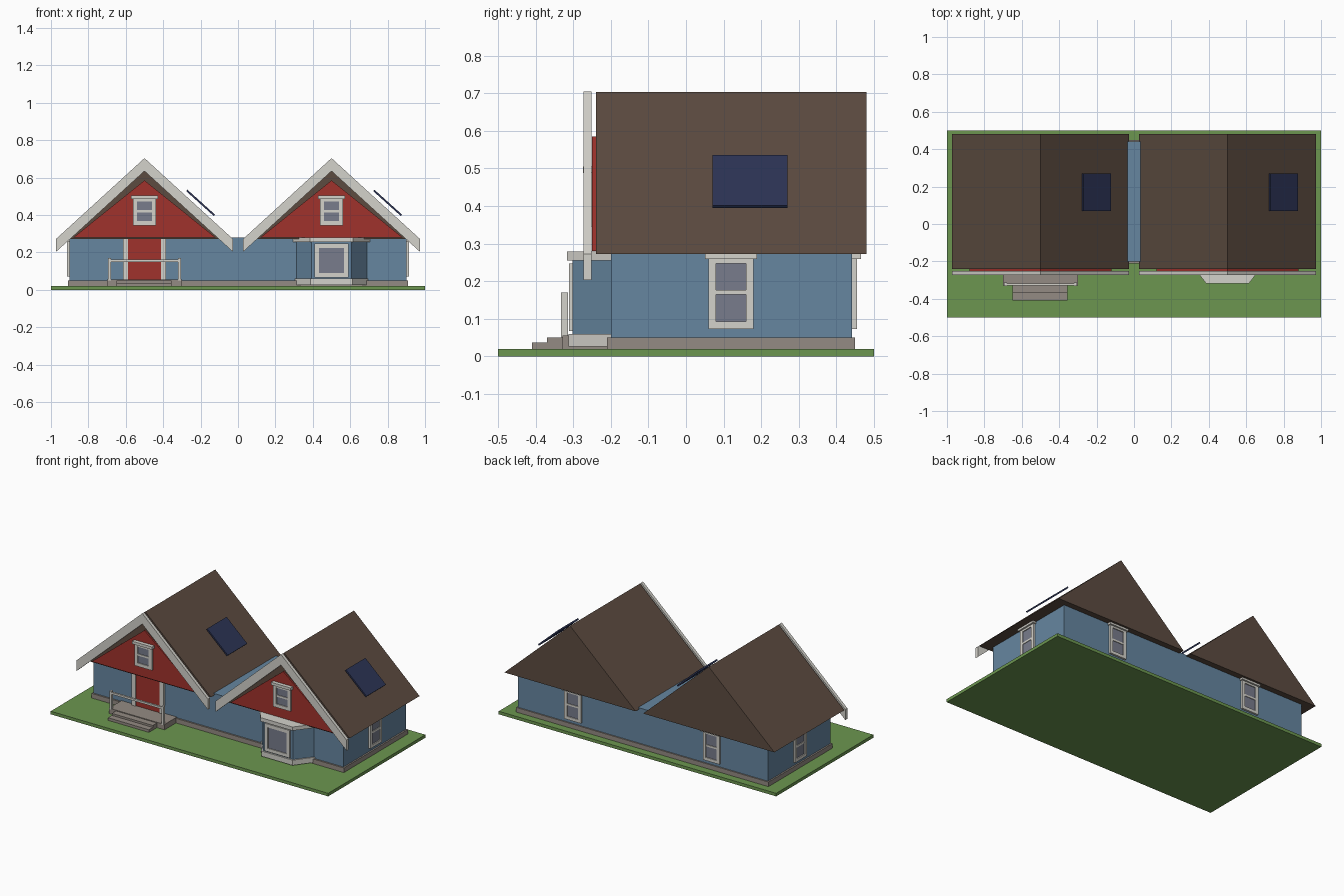
import bpy, bmesh, math
from mathutils import Matrix, Vector

if "Cube" in bpy.data.objects:
    bpy.data.objects.remove(bpy.data.objects["Cube"])


def mat(name, rgb):
    """Flat material from an sRGB 0-255 colour."""
    m = bpy.data.materials.new(name)
    lin = [((c / 255 + 0.055) / 1.055) ** 2.4 for c in rgb]
    m.diffuse_color = (*lin, 1)
    m.use_nodes = True
    m.node_tree.nodes["Principled BSDF"].inputs["Base Color"].default_value = m.diffuse_color
    return m


GREEN = mat("grass green", (108, 150, 80))
STONE = mat("stone grey", (148, 139, 131))
BLUE = mat("siding blue", (102, 134, 160))
RED = mat("gable red", (160, 50, 44))
WHITE = mat("trim off white", (212, 210, 203))
BROWN = mat("roof brown", (92, 75, 64))
GLASS = mat("window glass", (120, 124, 140))
NAVY = mat("panel navy", (44, 52, 86))


def finish(name, bm, material, matrix=None):
    bmesh.ops.recalc_face_normals(bm, faces=bm.faces)
    me = bpy.data.meshes.new(name)
    bm.to_mesh(me)
    bm.free()
    me.materials.append(material)
    ob = bpy.data.objects.new(name, me)
    if matrix is not None:
        ob.matrix_world = matrix
    bpy.context.scene.collection.objects.link(ob)
    return ob


def boxes(name, material, spans, matrix=None):
    """One object made of boxes given as (x0, x1, y0, y1, z0, z1)."""
    bm = bmesh.new()
    for x0, x1, y0, y1, z0, z1 in spans:
        m = Matrix.Translation(((x0 + x1) / 2, (y0 + y1) / 2, (z0 + z1) / 2))
        m = m @ Matrix.Diagonal((x1 - x0, y1 - y0, z1 - z0, 1))
        bmesh.ops.create_cube(bm, size=1, matrix=m)
    return finish(name, bm, material, matrix)


def prism(name, material, outline, offset):
    """Extrude a flat 3D outline by an offset vector."""
    bm = bmesh.new()
    face = bm.faces.new([bm.verts.new(p) for p in outline])
    ext = bmesh.ops.extrude_face_region(bm, geom=[face])
    moved = [v for v in ext["geom"] if isinstance(v, bmesh.types.BMVert)]
    bmesh.ops.translate(bm, verts=moved, vec=Vector(offset))
    if not any(face in e.link_faces for e in bm.edges):
        bm.faces.new([v for v in bm.verts if v not in moved])
    bmesh.ops.holes_fill(bm, edges=bm.edges)
    return finish(name, bm, material)


def window(name, loc, turn, w, h, border, sash=True, header=True):
    """Framed window facing local -y, centred on loc, on the wall plane."""
    m = Matrix.Translation(loc) @ Matrix.Rotation(turn, 4, "Z")
    a, b, d = w / 2, h / 2, 0.013
    gx, gz = a - border, b - border
    bars = [(-a, -gx, -d, 0, -b, b), (gx, a, -d, 0, -b, b),
            (-gx, gx, -d, 0, gz, b), (-gx, gx, -d, 0, -b, -gz)]
    if sash:
        bars.append((-gx, gx, -0.011, 0, -0.006, 0.006))
    if header:
        bars.append((-a - 0.009, a + 0.009, -0.024, 0, b - 0.008, b + 0.01))
    boxes(name + "_frame", WHITE, bars, m)
    boxes(name + "_glass", GLASS, [(-gx, gx, -0.007, 0, -gz, gz)], m)


# Ground, foundation and walls
boxes("lawn", GREEN, [(-1, 1, -0.5, 0.5, 0, 0.02)])
boxes("foundation", STONE, [(-0.91, 0.91, -0.21, 0.45, 0.02, 0.05)])
boxes("walls", BLUE, [(-0.9, 0.9, -0.2, 0.442, 0.05, 0.28)])

# Two matching gabled roofs with gable plate, barge boards, window and panel
for side, cx in (("left", -0.5), ("right", 0.5)):
    prism(side + "_roof", BROWN,
          [(cx - 0.473, -0.24, 0.272), (cx + 0.473, -0.24, 0.272), (cx, -0.24, 0.703)],
          (0, 0.72, 0))
    prism(side + "_gable", RED,
          [(cx - 0.38, -0.25, 0.28), (cx + 0.38, -0.25, 0.28), (cx, -0.25, 0.585)],
          (0, 0.0105, 0))
    prism(side + "_barge_boards", WHITE,
          [(cx - 0.473, -0.272, 0.203), (cx, -0.272, 0.635), (cx + 0.473, -0.272, 0.203),
           (cx + 0.473, -0.272, 0.272), (cx, -0.272, 0.704), (cx - 0.473, -0.272, 0.272)],
          (0, 0.021, 0))
    window(side + "_gable_window", (cx, -0.25, 0.42), 0, 0.125, 0.15, 0.022)
    window(side + "_back_window", (cx, 0.442, 0.17), math.pi, 0.12, 0.195, 0.02)
    tilt = Matrix.Translation((cx + 0.3, 0.17, 0.465)) @ Matrix.Rotation(math.radians(42), 4, "Y")
    boxes(side + "_solar_panel", NAVY, [(-0.1, 0.1, -0.1, 0.1, -0.005, 0.005)], tilt)

# End wall windows
window("right_side_window", (0.9, 0.12, 0.17), math.pi / 2, 0.12, 0.195, 0.02)
window("left_side_window", (-0.9, 0.12, 0.17), -math.pi / 2, 0.12, 0.195, 0.02)

# Front door with its frame
boxes("door", RED, [(-0.587, -0.413, -0.21, -0.198, 0.05, 0.28)])
boxes("door_frame", WHITE, [(-0.615, -0.587, -0.216, -0.198, 0.05, 0.28),
                            (-0.413, -0.385, -0.216, -0.198, 0.05, 0.28)])

# Porch, steps and front railing
boxes("porch", STONE, [(-0.7, -0.3, -0.328, -0.2, 0.02, 0.055)])
boxes("steps", STONE, [(-0.65, -0.355, -0.37, -0.32, 0.02, 0.05),
                       (-0.65, -0.355, -0.41, -0.32, 0.02, 0.037)])
boxes("porch_railing", WHITE, [(-0.695, -0.68, -0.332, -0.314, 0.05, 0.17),
                               (-0.32, -0.305, -0.332, -0.314, 0.05, 0.17),
                               (-0.695, -0.305, -0.329, -0.317, 0.15, 0.163)])


# Bay window: tapered body with cap and sill
def bay(name, material, back, front, y, z0, z1):
    prism(name, material,
          [(0.5 - back, -0.198, z0), (0.5 - front, y, z0),
           (0.5 + front, y, z0), (0.5 + back, -0.198, z0)], (0, 0, z1 - z0))


bay("bay_body", BLUE, 0.19, 0.108, -0.302, 0.05, 0.26)
bay("bay_sill", WHITE, 0.197, 0.112, -0.312, 0.026, 0.06)
bay("bay_cap", WHITE, 0.207, 0.115, -0.317, 0.255, 0.279)
window("bay_window", (0.5, -0.298, 0.157), 0, 0.18, 0.18, 0.022, sash=False, header=False)
